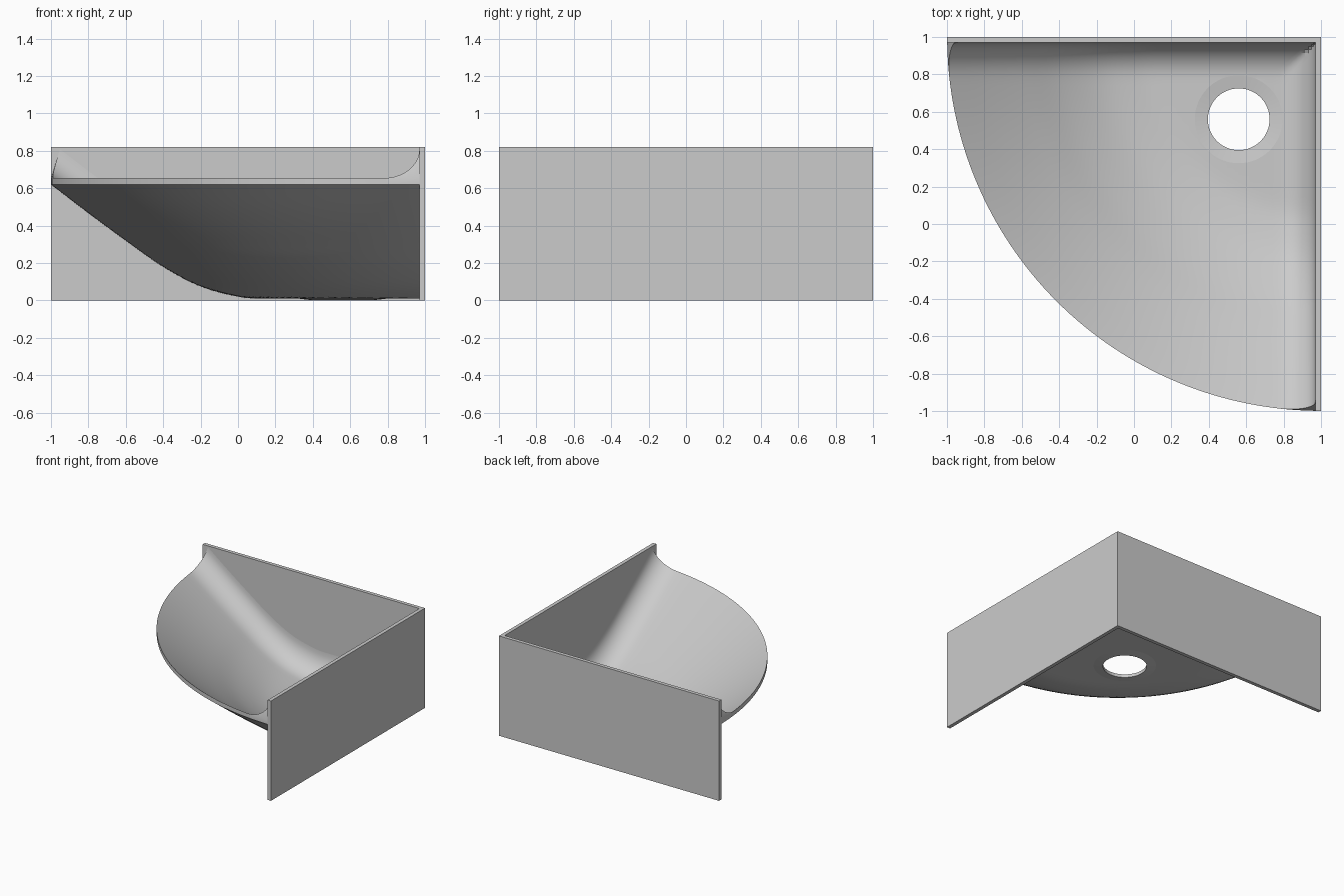
import bpy, bmesh, math
from mathutils import Vector

if "Cube" in bpy.data.objects:
    bpy.data.objects.remove(bpy.data.objects["Cube"])

WALL = 0.03          # wall thickness
HEIGHT = 0.82        # wall height
RIM = 0.655          # height of the front lip
FILLET = 0.19        # radius where bowl meets walls
INNER = 1 - WALL
DRAIN = 0.56

grey = bpy.data.materials.new("light_grey")
grey.use_nodes = True
grey.diffuse_color = (0.6, 0.6, 0.6, 1)
grey.node_tree.nodes["Principled BSDF"].inputs["Base Color"].default_value = (0.6, 0.6, 0.6, 1)


def make(name, bm):
    bmesh.ops.recalc_face_normals(bm, faces=bm.faces)
    mesh = bpy.data.meshes.new(name)
    bm.to_mesh(mesh)
    bm.free()
    mesh.materials.append(grey)
    obj = bpy.data.objects.new(name, mesh)
    bpy.context.collection.objects.link(obj)
    return obj


def box(name, low, high):
    bm = bmesh.new()
    bmesh.ops.create_cube(bm, size=1)
    for v in bm.verts:
        v.co = [(a + b) / 2 + c * (b - a) for a, b, c in zip(low, high, v.co)]
    return make(name, bm)


def lathe(name, profile, centre, steps, closed):
    """Revolve (radius, z) points about a vertical axis; open profiles get caps."""
    bm = bmesh.new()
    rings = []
    for r, z in profile:
        rings.append([bm.verts.new((centre + r * math.cos(i * math.tau / steps),
                                    centre + r * math.sin(i * math.tau / steps), z))
                      for i in range(steps)])
    pairs = list(zip(rings, rings[1:]))
    if closed:
        pairs.append((rings[-1], rings[0]))
    else:
        bm.faces.new(rings[0])
        bm.faces.new(rings[-1])
    for a, b in pairs:
        for i in range(steps):
            j = (i + 1) % steps
            bm.faces.new((a[i], a[j], b[j], b[i]))
    return make(name, bm)


def boolean(obj, cutter, operation):
    mod = obj.modifiers.new("cut", "BOOLEAN")
    mod.object, mod.operation, mod.solver = cutter, operation, "EXACT"
    bpy.context.view_layer.update()
    graph = bpy.context.evaluated_depsgraph_get()
    obj_mesh = bpy.data.meshes.new_from_object(obj.evaluated_get(graph))
    obj.modifiers.clear()
    obj.data = obj_mesh
    bpy.data.objects.remove(cutter)


def smooth(obj):
    obj.data.shade_smooth()
    obj.data.set_sharp_from_angle(angle=math.radians(30))


# Underside profile: flat floor, then a sweep up to the lip (radius from the corner)
PROFILE = [(0.8, 0.01), (0.9, 0.01), (1.0, 0.02), (1.2, 0.075), (1.4, 0.18),
           (1.6, 0.32), (1.8, 0.467), (2.0, 0.62), (2.2, 0.773)]


def under(r):
    r = min(r, 2.19)
    if r <= 0.9:
        return 0.01

    def slope(i):
        (a, za), (b, zb) = PROFILE[max(i - 1, 0)], PROFILE[min(i + 1, len(PROFILE) - 1)]
        return (zb - za) / (b - a)
    i = max(k for k in range(len(PROFILE) - 1) if PROFILE[k][0] <= r)
    (a, za), (b, zb) = PROFILE[i], PROFILE[i + 1]
    w = b - a
    t = (r - a) / w
    return (za * (1 + 2 * t) * (1 - t) ** 2 + zb * t * t * (3 - 2 * t)
            + w * slope(i) * t * (1 - t) ** 2 - w * slope(i + 1) * t * t * (1 - t))


def over(r):
    s = (under(r + 0.01) - under(r - 0.01)) / 0.02
    return under(r) + 0.028 * math.sqrt(1 + s * s)


def cove(d):
    k = min(max(FILLET - d, 0), FILLET)
    return FILLET - math.sqrt(FILLET ** 2 - k * k)


# Bowl: a double-sided height field, finer in the coves beside the walls
lines = [1 - WALL / 2]
lines += [INNER - FILLET * (1 - math.cos(i * math.pi / 20)) for i in range(11)]
start, count = INNER - FILLET, 46
lines += [start - (start + 1.05) * (i + 1) / count for i in range(count)]
bm = bmesh.new()
n = len(lines)
top, bottom = [], []
for x in lines:
    for y in lines:
        r = math.hypot(1 - x, 1 - y)
        top.append(bm.verts.new((x, y, over(r) + max(cove(INNER - x), cove(INNER - y)))))
        bottom.append(bm.verts.new((x, y, under(r))))
for i in range(n - 1):
    for j in range(n - 1):
        k = i * n + j
        for layer in (top, bottom):
            bm.faces.new((layer[k], layer[k + 1], layer[k + n + 1], layer[k + n]))
for k in range(n - 1):
    for a, b in ((k, k + 1), (n * (n - 1) + k, n * (n - 1) + k + 1),
                 (k * n, k * n + n), (k * n + n - 1, k * n + 2 * n - 1)):
        bm.faces.new((top[a], top[b], bottom[b], bottom[a]))
bowl = make("bowl", bm)

# Round front lip, leaning back where the coves climb the wall ends
boolean(bowl, lathe("lip_trim", [(1.999, -0.2), (1.999, RIM), (1.95, HEIGHT - 0.001)],
                    1, 256, False), "INTERSECT")
# Drain opening
boolean(bowl, lathe("drain_cutter", [(0.235, -0.2), (0.235, 0.3)], DRAIN, 64, False),
        "DIFFERENCE")
smooth(bowl)

# Shallow funnel ring around the drain hole
ring = lathe("drain_ring", [(0.235, 0.038), (0.165, 0.028), (0.165, 0.002), (0.235, 0.01)],
             DRAIN, 64, True)
smooth(ring)

# Two walls meeting in the back corner
box("back_wall", (-1, INNER, 0), (1, 1, HEIGHT))
box("left_wall", (INNER, -1, 0), (1, INNER, HEIGHT))
